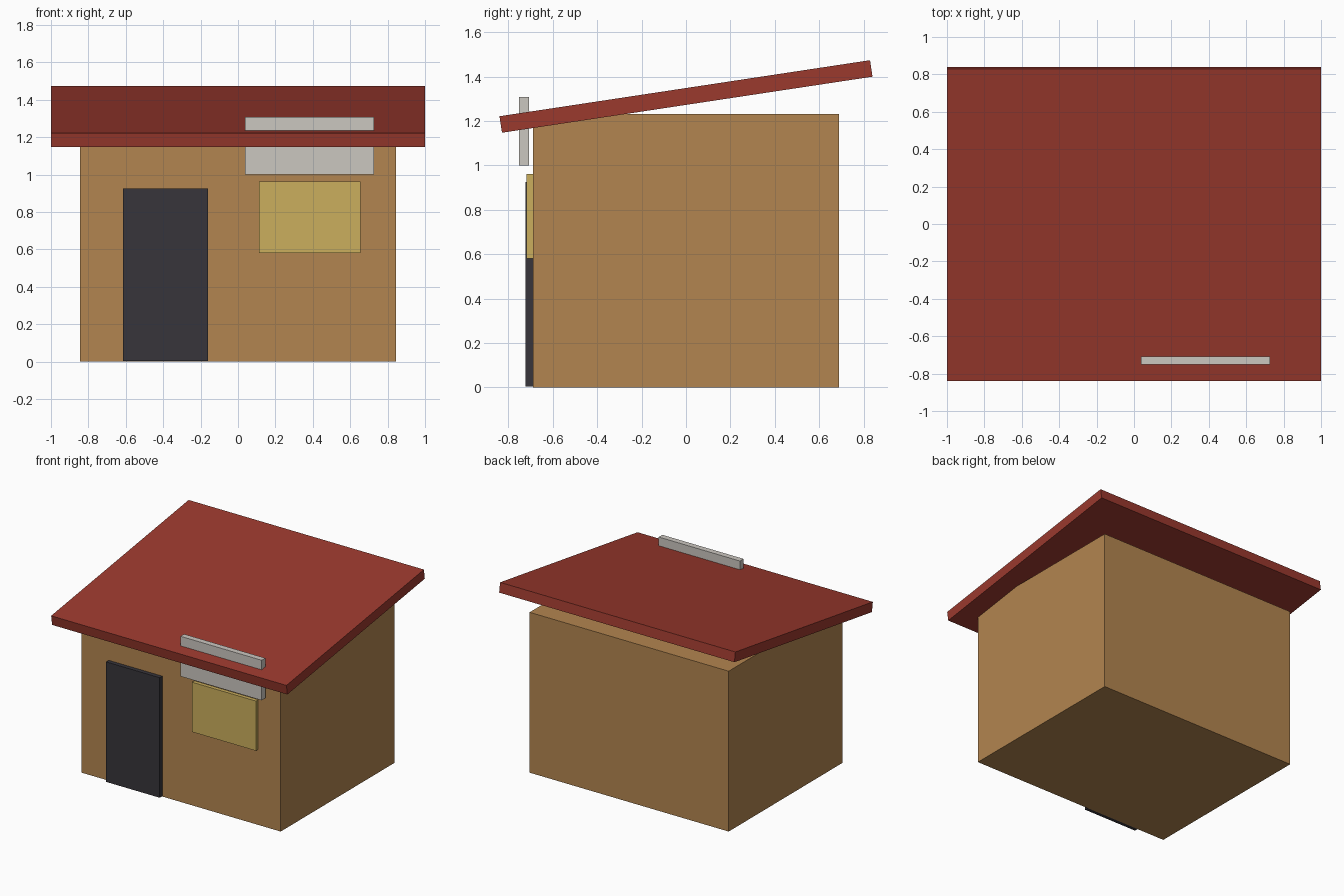
import bpy
import math

default = bpy.data.objects.get("Cube")
if default:
    bpy.data.objects.remove(default, do_unlink=True)


def material(name, rgb):
    mat = bpy.data.materials.new(name)
    mat.use_nodes = True
    colour = (*rgb, 1.0)
    mat.diffuse_color = colour
    bsdf = mat.node_tree.nodes["Principled BSDF"]
    bsdf.inputs["Base Color"].default_value = colour
    bsdf.inputs["Roughness"].default_value = 0.9
    return mat


def box(name, low, high, mat, tilt=0.0):
    """Box between two corners, tilted about its own x axis."""
    centre = [(a + b) / 2 for a, b in zip(low, high)]
    size = [b - a for a, b in zip(low, high)]
    bpy.ops.mesh.primitive_cube_add(size=1, location=centre)
    obj = bpy.context.object
    obj.name = name
    obj.scale = size
    obj.rotation_euler.x = tilt
    obj.data.materials.append(mat)
    return obj


tan = material("tan wall", (0.45, 0.235, 0.079))
red = material("red roof", (0.325, 0.041, 0.027))
charcoal = material("charcoal door", (0.038, 0.035, 0.043))
yellow = material("yellow window", (0.60, 0.43, 0.11))
pale = material("pale grey sign", (0.60, 0.57, 0.53))

# Main block
box("walls", (-0.846, -0.69, 0), (0.846, 0.69, 1.232), tan)

# Sloping slab roof, low at the front
box("roof", (-1, -0.844, 1.273), (1, 0.844, 1.348), red, math.radians(8.6))

# Front fittings
box("door", (-0.615, -0.722, 0.003), (-0.16, -0.68, 0.925), charcoal)
box("window", (0.112, -0.718, 0.58), (0.655, -0.68, 0.962), yellow)
box("sign_board", (0.038, -0.752, 1.0), (0.728, -0.708, 1.308), pale)
